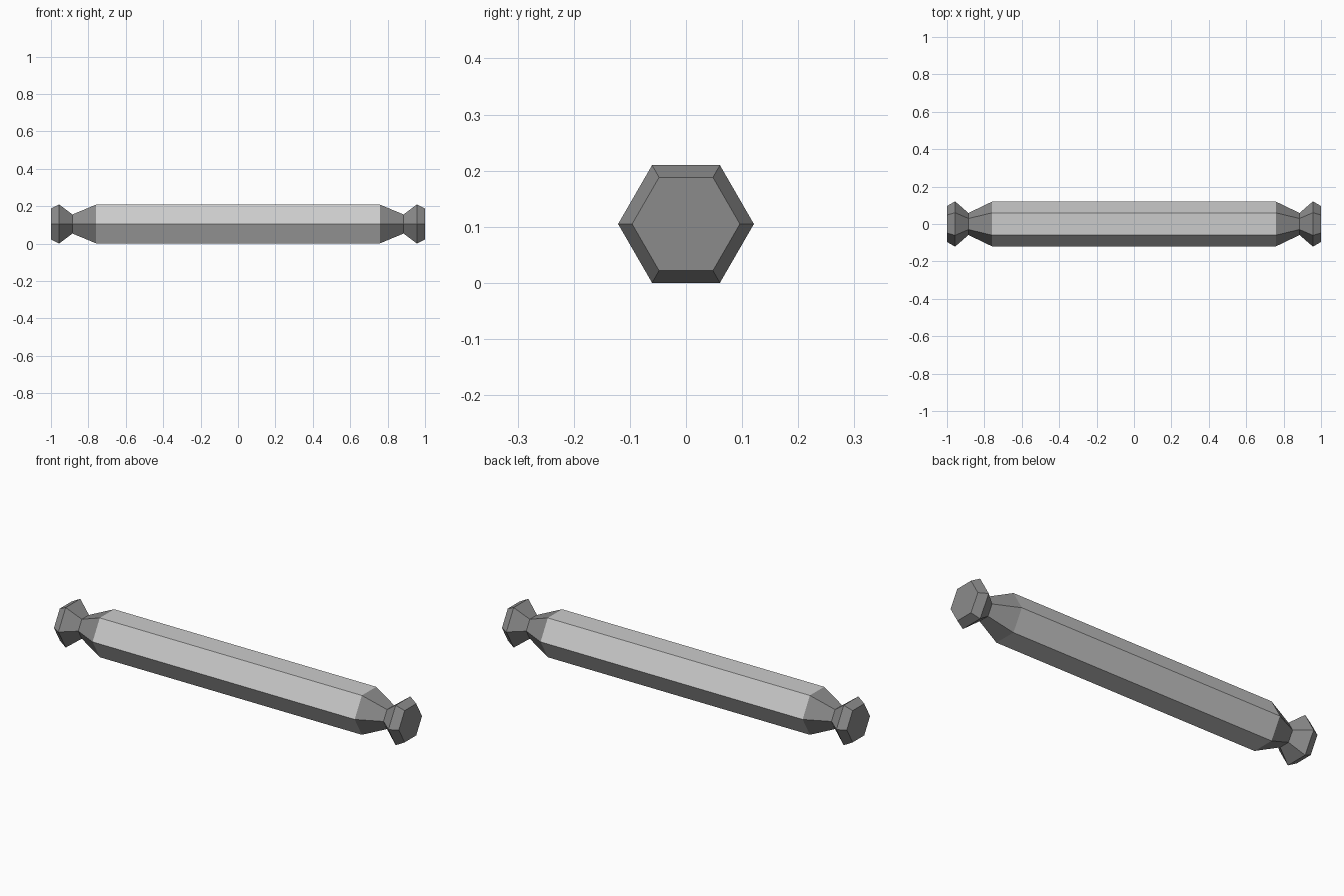
import bpy, bmesh
from math import cos, sin, pi

if "Cube" in bpy.data.objects:
    bpy.data.objects.remove(bpy.data.objects["Cube"])

SIDES = 6
CENTRE_Z = 0.105


def grey(name, v):
    mat = bpy.data.materials.new(name)
    mat.diffuse_color = (v, v, v, 1)
    mat.use_nodes = True
    mat.node_tree.nodes["Principled BSDF"].inputs["Base Color"].default_value = mat.diffuse_color
    return mat


light, dark = grey("light_grey", 0.55), grey("dark_grey", 0.26)

# half profile: distance along x, corner radius
half = [(0.76, 0.119), (0.885, 0.059), (0.957, 0.121), (1.0, 0.096)]
profile = [(-x, r) for x, r in reversed(half)] + half

# hexagonal rod with tapered necks and knob ends
bm = bmesh.new()
rings = []
for x, r in profile:
    rings.append([bm.verts.new((x, r * cos(2 * pi * i / SIDES),
                                CENTRE_Z + r * sin(2 * pi * i / SIDES)))
                  for i in range(SIDES)])
for k, (a, b) in enumerate(zip(rings, rings[1:])):
    for i in range(SIDES):
        j = (i + 1) % SIDES
        face = bm.faces.new((a[i], a[j], b[j], b[i]))
        # the long middle section is lighter than the ends
        face.material_index = 0 if k == len(half) - 1 else 1
# flat end faces
for ring in (rings[0], rings[-1]):
    bm.faces.new(ring).material_index = 1
bmesh.ops.recalc_face_normals(bm, faces=bm.faces)

mesh = bpy.data.meshes.new("hexagonal_rod")
bm.to_mesh(mesh)
bm.free()
mesh.materials.append(light)
mesh.materials.append(dark)
rod = bpy.data.objects.new("hexagonal_rod", mesh)
bpy.context.collection.objects.link(rod)
